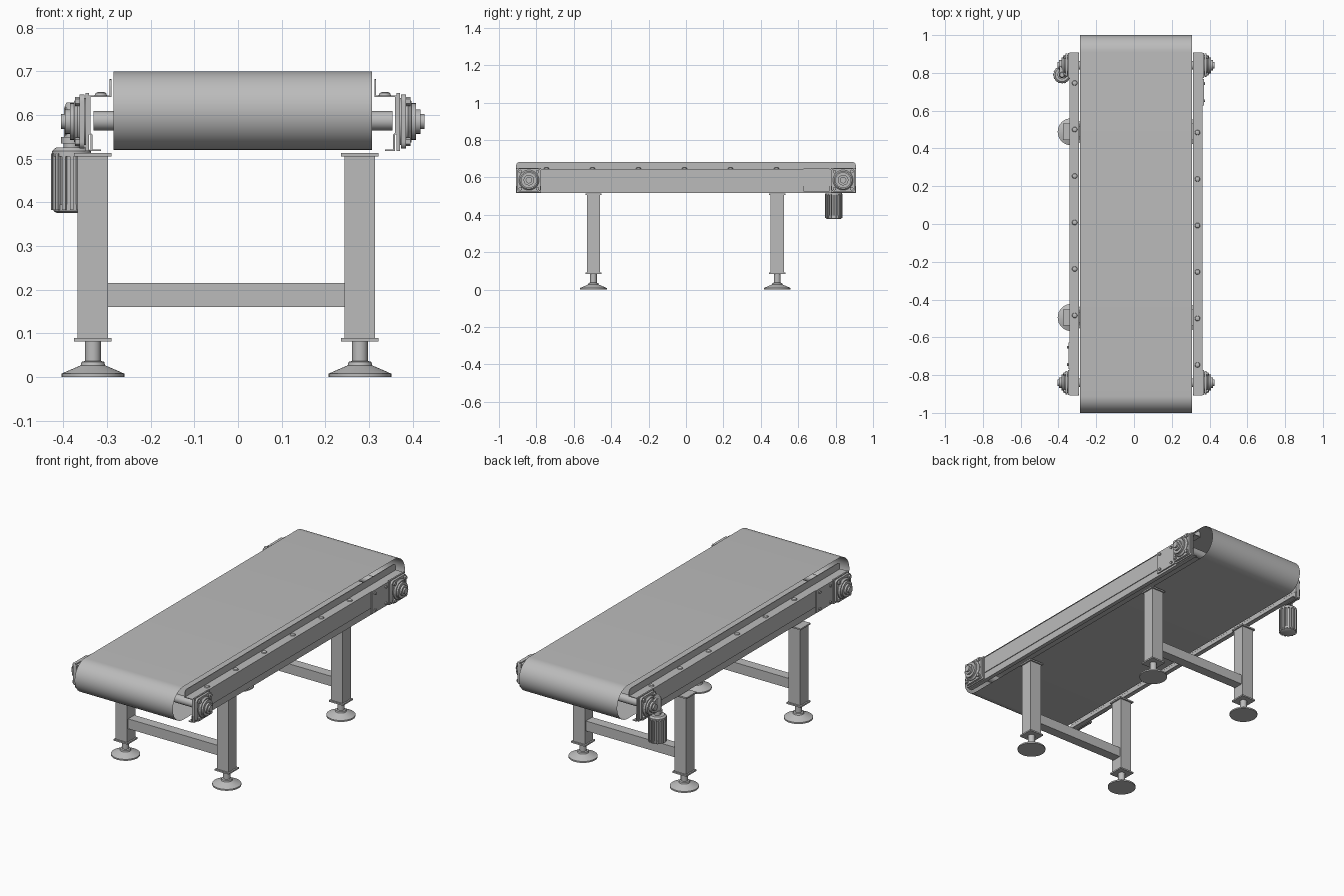
import bpy, bmesh, math
from mathutils import Matrix, Vector

old = bpy.data.objects.get("Cube")
if old:
    bpy.data.objects.remove(old, do_unlink=True)

steel = bpy.data.materials.new("plain grey steel")
steel.use_nodes = True
GREY = (0.5, 0.5, 0.5, 1)
steel.diffuse_color = GREY
steel.node_tree.nodes["Principled BSDF"].inputs["Base Color"].default_value = GREY

CX = 0.011      # middle of the belt
AXLE_Z = 0.585
AXLE_Y = 0.84
WEB = 0.352     # outer face of a side rail, from the belt middle


def finish(name, bm, matrix=Matrix(), recalc=True):
    if recalc:
        bmesh.ops.recalc_face_normals(bm, faces=bm.faces)
    mesh = bpy.data.meshes.new(name)
    bm.to_mesh(mesh)
    bm.free()
    mesh.materials.append(steel)
    for p in mesh.polygons:
        p.use_smooth = True
    mesh.set_sharp_from_angle(angle=math.radians(30))
    ob = bpy.data.objects.new(name, mesh)
    ob.matrix_world = matrix
    bpy.context.collection.objects.link(ob)
    return ob


def box(name, x, y, z, matrix=Matrix(), bevel=0):
    """Box given by its (low, high) range on each axis."""
    bm = bmesh.new()
    bmesh.ops.create_cube(bm, size=1)
    for v in bm.verts:
        v.co = Vector(r[0] if c < 0 else r[1] for r, c in zip((x, y, z), v.co))
    if bevel:   # round the corners seen along x
        edges = [e for e in bm.edges
                 if abs(e.verts[0].co.x - e.verts[1].co.x) > 1e-5]
        bmesh.ops.bevel(bm, geom=edges, offset=bevel, segments=4,
                        profile=0.5, affect='EDGES')
    return finish(name, bm, matrix)


def lathe(name, profile, matrix=Matrix(), sides=32):
    """Turn (radius, height) points about the local z axis."""
    bm = bmesh.new()
    points = [(0, profile[0][1])] + profile + [(0, profile[-1][1])]
    verts = [bm.verts.new((r, 0, h)) for r, h in points]
    edges = [bm.edges.new(pair) for pair in zip(verts, verts[1:])]
    bmesh.ops.spin(bm, geom=verts + edges, axis=(0, 0, 1), cent=(0, 0, 0),
                   angle=math.tau, steps=sides)
    bmesh.ops.remove_doubles(bm, verts=bm.verts, dist=1e-5)
    return finish(name, bm, matrix)


def place(x, y, z):
    return Matrix.Translation((x, y, z))


ALONG_X = Matrix.Rotation(math.pi / 2, 4, 'Y')


# Belt: an open, thin loop with round ends
def belt(radius=0.09, half=0.91, width=0.592, steps=24):
    bm = bmesh.new()
    loop = []
    for end in (1, -1):
        for i in range(steps + 1):
            a = math.pi / 2 - math.pi * i / steps
            loop.append((end * (half + radius * math.cos(a)),
                         0.61 + end * radius * math.sin(a)))
    rows = [[bm.verts.new((CX + s * width / 2, y, z)) for y, z in loop]
            for s in (-1, 1)]
    n = len(loop)
    for i in range(n):
        j = (i + 1) % n
        bm.faces.new((rows[0][i], rows[1][i], rows[1][j], rows[0][j]))
    bm.normal_update()
    top = max(bm.faces, key=lambda f: f.calc_center_median().z)
    if top.normal.z < 0:
        bmesh.ops.reverse_faces(bm, faces=bm.faces)
    finish("belt", bm, recalc=False)


belt()

# Axles through both ends
for end, label in ((-1, "front"), (1, "back")):
    lathe(label + "_axle", [(0.022, -0.342), (0.022, 0.342)],
          place(CX, end * AXLE_Y, AXLE_Z + 0.002) @ ALONG_X)


# Side rail section, swept along the length
def rail(name, matrix):
    section = [(0.301, 0.682), (0.305, 0.682), (0.305, 0.645), (WEB, 0.645),
               (WEB, 0.555), (0.348, 0.555), (0.348, 0.517), (0.325, 0.517),
               (0.325, 0.521), (0.344, 0.521), (0.344, 0.555), (0.348, 0.559),
               (0.348, 0.641), (0.301, 0.641)]
    bm = bmesh.new()
    face = bm.faces.new([bm.verts.new((x, -0.908, z)) for x, z in section])
    out = bmesh.ops.extrude_face_region(bm, geom=[face])
    for v in out["geom"]:
        if isinstance(v, bmesh.types.BMVert):
            v.co.y = 0.908
    corners = [e for e in bm.edges if all(v.co.z > 0.68 for v in e.verts)
               and e.verts[0].co.y == e.verts[1].co.y]
    bmesh.ops.bevel(bm, geom=corners, offset=0.018, segments=4,
                    profile=0.5, affect='EDGES')
    finish(name, bm, matrix)


def bolts(name, spots, x, matrix, radius=0.008, height=0.007):
    for y, z in spots:
        lathe(name, [(radius, 0), (radius, height)],
              matrix @ place(x, y, z) @ ALONG_X, sides=6)


def square(y, z, dy, dz):
    return [(y + a * dy, z + b * dz) for a in (-1, 1) for b in (-1, 1)]


# The two sides are the same assembly, turned half a circle
for side, turn in (("left", 0), ("right", math.pi)):
    m = place(CX, 0, 0) @ Matrix.Rotation(turn, 4, 'Z')
    rail(side + "_rail", m)
    for i in range(6):
        lathe(side + "_rail_bolt", [(0.014, 0), (0.012, 0.005), (0.006, 0.008)],
              m @ place(0.325, -0.746 + 0.246 * i, 0.645), sides=16)
    # Tensioner plate beside one bearing
    box(side + "_tension_plate", (WEB, WEB + 0.007), (0.628, 0.768),
        (0.525, 0.648), m)
    bolts(side + "_plate_bolt", square(0.698, AXLE_Z, 0.046, 0.045),
          WEB + 0.007, m)
    # Flanged bearings
    for y in (-AXLE_Y, AXLE_Y):
        box(side + "_bearing_base", (WEB, WEB + 0.008), (y - 0.066, y + 0.066),
            (0.518, 0.65), m)
        box(side + "_bearing_flange", (WEB + 0.01, WEB + 0.022),
            (y - 0.062, y + 0.062), (0.523, 0.647), m, bevel=0.015)
        bolts(side + "_bearing_bolt", square(y, AXLE_Z, 0.046, 0.046),
              WEB + 0.022, m, 0.01, 0.01)
        lathe(side + "_bearing_hub",
              [(0.054, 0), (0.054, 0.026), (0.047, 0.034), (0.042, 0.034),
               (0.042, 0.044), (0.028, 0.044), (0.028, 0.055), (0.017, 0.055),
               (0.017, 0.064)],
              m @ place(WEB, y, AXLE_Z) @ ALONG_X)

# Drive motor hanging under a gearbox
motor = place(-0.381, 0.79, 0)
lathe("motor_body", [(0.034, 0.376), (0.041, 0.38), (0.041, 0.395),
                     (0.038, 0.395), (0.038, 0.505), (0.045, 0.505),
                     (0.045, 0.517), (0.036, 0.525), (0.018, 0.525),
                     (0.018, 0.548)], motor)
for i in range(16):
    box("motor_fin", (0.035, 0.047), (-0.004, 0.004), (0.382, 0.512),
        motor @ Matrix.Rotation(math.tau * i / 16, 4, 'Z'))
lathe("gearbox_neck", [(0.024, 0.535), (0.024, 0.55), (0.017, 0.55),
                       (0.017, 0.615), (0.012, 0.628)], motor)
box("gearbox", (-0.395, -0.36), (0.775, 0.835), (0.55, 0.62), bevel=0.012)

# Leg stands
LEGS = (-0.332, 0.279)
for y, end in ((-0.495, "front"), (0.488, "back")):
    for x, side in zip(LEGS, ("right", "left")):
        name = end + "_" + side
        at = place(x, y, 0)
        post, plate = (-0.035, 0.035), (-0.043, 0.043)
        box(name + "_leg", post, post, (0.09, 0.505), at)
        box(name + "_leg_top_plate", plate, plate, (0.505, 0.513), at)
        box(name + "_leg_bottom_plate", plate, plate, (0.082, 0.09), at)
        lathe(name + "_foot",
              [(0.072, 0), (0.072, 0.008), (0.028, 0.027), (0.026, 0.035),
               (0.018, 0.037), (0.018, 0.083)], at)
    box(end + "_crossbar", (LEGS[0] + 0.035, LEGS[1] - 0.035),
        (y - 0.027, y + 0.027), (0.161, 0.215))
